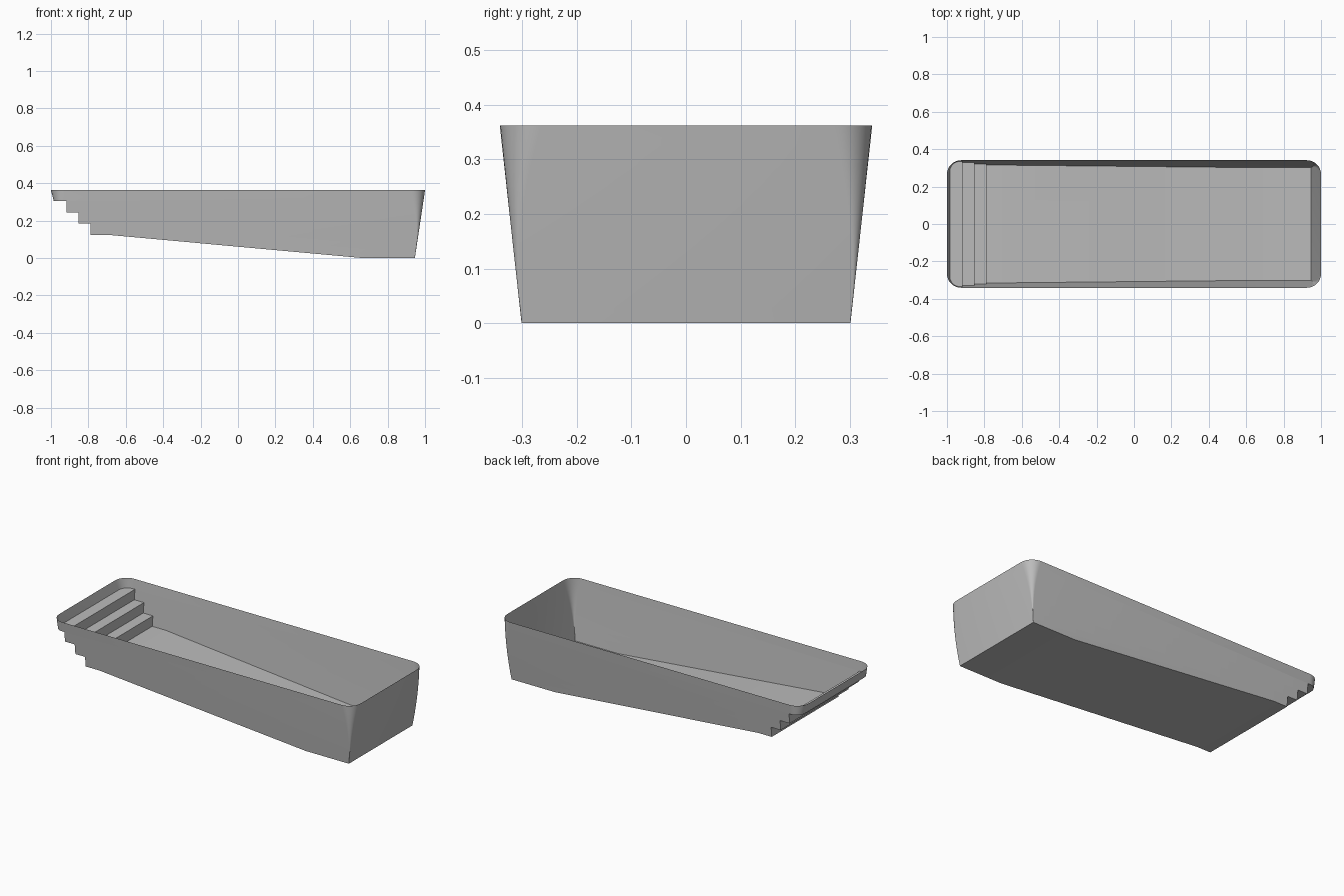
import bpy
import bmesh
from math import cos, sin, pi, radians

if "Cube" in bpy.data.objects:
    bpy.data.objects.remove(bpy.data.objects["Cube"])

HEIGHT = 0.362
DEPTH = -0.01      # the tapered tub starts just under the floor, which trims it
LEVELS, CORNER = 10, 8

shell_grey = bpy.data.materials.new("shell grey")
shell_grey.use_nodes = True
colour = (0.5, 0.5, 0.5, 1)
shell_grey.diffuse_color = colour
shell_grey.node_tree.nodes["Principled BSDF"].inputs["Base Color"].default_value = colour


def make_object(name, bm):
    bmesh.ops.recalc_face_normals(bm, faces=bm.faces)
    mesh = bpy.data.meshes.new(name)
    bm.to_mesh(mesh)
    bm.free()
    obj = bpy.data.objects.new(name, mesh)
    bpy.context.collection.objects.link(obj)
    mesh.materials.append(shell_grey)
    return obj


def outline(z):
    """Rounded rectangle at height z; the corners sharpen toward the floor."""
    t = max(z / HEIGHT, 0)
    drop = HEIGHT - z
    right, left = 1 - 0.15 * drop, -1 + 0.26 * drop
    half = 0.341 - 0.11 * drop
    r = 0.001 + 0.075 * t ** 2
    centres = [(right - r, half - r), (left + r, half - r),
               (left + r, r - half), (right - r, r - half)]
    points = []
    for k, (cx, cy) in enumerate(centres):
        for i in range(CORNER + 1):
            a = (k + i / CORNER) * pi / 2
            points.append((cx + r * cos(a), cy + r * sin(a), z))
    return points


# Tapered tub lofted through the outlines
bm = bmesh.new()
rings = [[bm.verts.new(p) for p in outline(DEPTH + (HEIGHT - DEPTH) * i / LEVELS)]
         for i in range(LEVELS + 1)]
for low, high in zip(rings, rings[1:]):
    for i in range(len(low)):
        j = (i + 1) % len(low)
        bm.faces.new((low[i], low[j], high[j], high[i]))
bm.faces.new(rings[0])
bm.faces.new(rings[-1])
pool = make_object("pool_shell", bm)

# Floor profile: entry steps, sloping floor and flat deep end
profile = [(-1.2, 0.6), (-1.2, 0.304)]
x, z = -0.917, 0.304
for step in range(3):
    profile += [(x, z), (x, z - 0.06)]
    x, z = x + 0.064, z - 0.06
profile += [(-0.7, z), (0.66, 0), (1.2, 0), (1.2, 0.6)]
bm = bmesh.new()
side = bm.faces.new([bm.verts.new((px, -0.6, pz)) for px, pz in profile])
extruded = bmesh.ops.extrude_face_region(bm, geom=[side])["geom"]
bmesh.ops.translate(bm, vec=(0, 1.2, 0),
                    verts=[v for v in extruded if isinstance(v, bmesh.types.BMVert)])
cutter = make_object("floor_cutter", bm)
cutter.hide_render = True

# Trim the tub to the floor profile
trim = pool.modifiers.new("trim", "BOOLEAN")
trim.operation = "INTERSECT"
trim.solver = "EXACT"
trim.object = cutter
bpy.context.view_layer.objects.active = pool
pool.select_set(True)
bpy.ops.object.modifier_apply(modifier=trim.name)
bpy.data.objects.remove(cutter)

# Open the top
bm = bmesh.new()
bm.from_mesh(pool.data)
lid = [f for f in bm.faces if all(v.co.z > HEIGHT - 0.001 for v in f.verts)]
bmesh.ops.delete(bm, geom=lid, context="FACES")
bm.to_mesh(pool.data)
bm.free()
bpy.ops.object.shade_smooth_by_angle(angle=radians(30))
